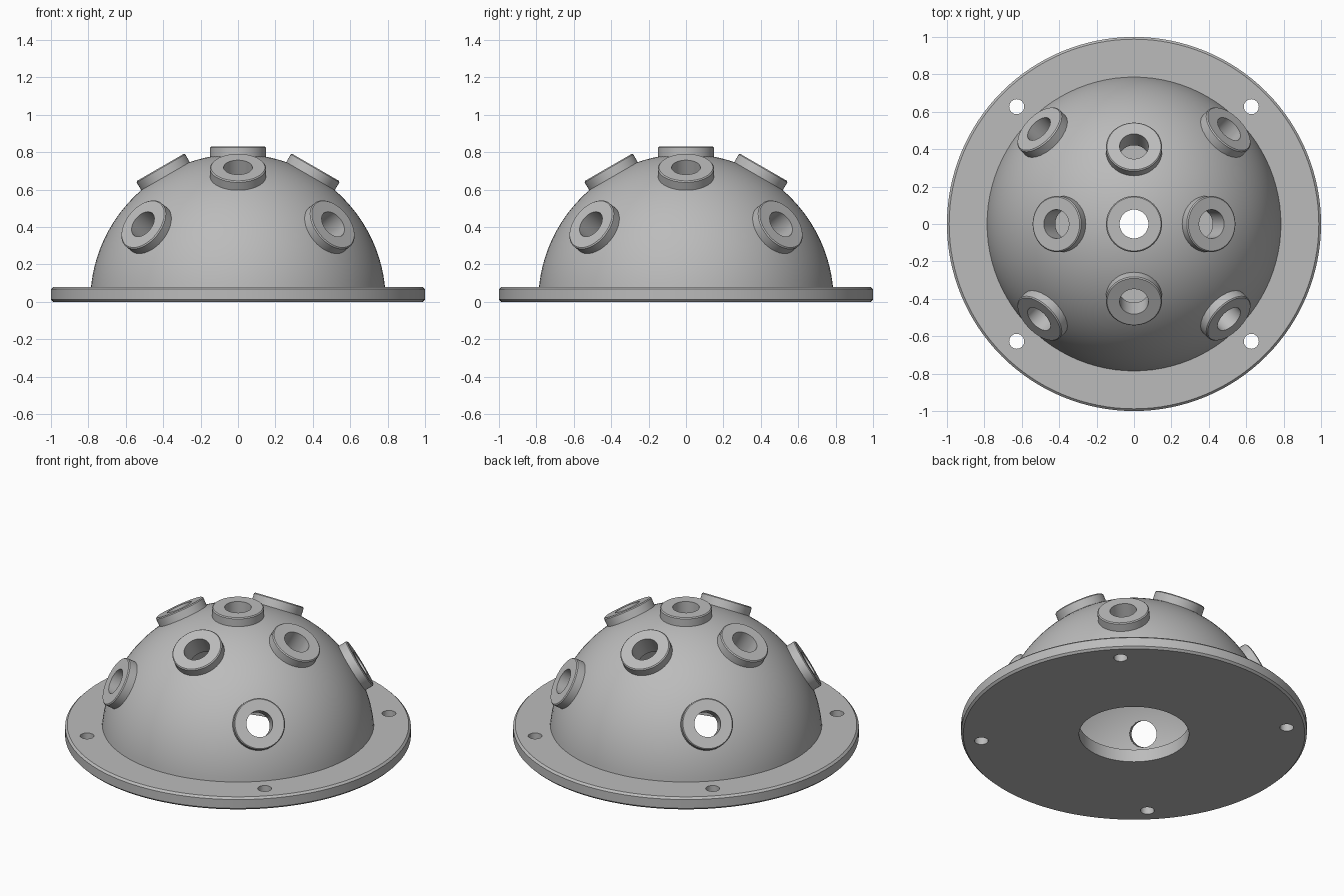
import bpy, bmesh
from math import sin, cos, pi, radians, asin
from mathutils import Matrix, Vector

cube = bpy.data.objects.get("Cube")
if cube:
    bpy.data.objects.remove(cube, do_unlink=True)

grey = bpy.data.materials.new("machined_grey")
grey.use_nodes = True
colour = (0.5, 0.5, 0.5, 1)
grey.diffuse_color = colour
grey.node_tree.nodes["Principled BSDF"].inputs["Base Color"].default_value = colour

R_OUT, R_IN, THICK = 0.79, 0.71, 0.08
BORE, BOSS, BOSS_TOP = 0.077, 0.15, 0.83


def lathe(name, profile, segments):
    """Revolve a closed (radius, z) profile about the z axis."""
    bm = bmesh.new()
    verts = [bm.verts.new((r, 0, z)) for r, z in profile]
    edges = [bm.edges.new((a, b)) for a, b in zip(verts, verts[1:] + verts[:1])]
    bmesh.ops.spin(bm, geom=verts + edges, axis=(0, 0, 1), cent=(0, 0, 0),
                   angle=2 * pi, steps=segments)
    bmesh.ops.remove_doubles(bm, verts=bm.verts, dist=1e-4)
    bmesh.ops.dissolve_degenerate(bm, edges=bm.edges, dist=1e-5)
    bmesh.ops.recalc_face_normals(bm, faces=bm.faces)
    mesh = bpy.data.meshes.new(name)
    bm.to_mesh(mesh)
    bm.free()
    mesh.materials.append(grey)
    obj = bpy.data.objects.new(name, mesh)
    bpy.context.collection.objects.link(obj)
    return obj


def select(obj):
    bpy.ops.object.select_all(action='DESELECT')
    obj.select_set(True)
    bpy.context.view_layer.objects.active = obj


def drill(obj, radius, depth, matrices):
    """Cut one round hole through obj for each placement."""
    for matrix in matrices:
        bm = bmesh.new()
        bmesh.ops.create_cone(bm, cap_ends=True, segments=32, radius1=radius,
                              radius2=radius, depth=depth, matrix=matrix)
        mesh = bpy.data.meshes.new("hole_cutter")
        bm.to_mesh(mesh)
        bm.free()
        mesh.materials.append(grey)
        cutter = bpy.data.objects.new("hole_cutter", mesh)
        cutter.hide_render = True
        bpy.context.collection.objects.link(cutter)
        mod = obj.modifiers.new("hole", 'BOOLEAN')
        mod.operation, mod.solver, mod.object = 'DIFFERENCE', 'EXACT', cutter
        select(obj)
        bpy.ops.object.modifier_apply(modifier=mod.name)
        bpy.data.objects.remove(cutter, do_unlink=True)


def smooth(obj):
    select(obj)
    bpy.ops.object.shade_smooth_by_angle(angle=radians(30))


# Boss directions: one on top, four at 60 degrees, four diagonal at 30 degrees
directions = [Vector((0, 0, 1))]
for elevation, start in ((60, 0), (30, 45)):
    for k in range(4):
        e, a = radians(elevation), radians(start + 90 * k)
        directions.append(Vector((cos(e) * cos(a), cos(e) * sin(a), sin(e))))
turns = [d.to_track_quat('Z', 'Y').to_matrix().to_4x4() for d in directions]

# Base flange with a central opening and four bolt holes
c = 0.012
flange = lathe("base_flange", [(0.318, 0), (1 - c, 0), (1, c), (1, THICK - c),
                               (1 - c, THICK), (0.318, THICK)], 128)
bolts = [Matrix.Translation((x, y, THICK / 2)) for x in (-0.627, 0.627)
         for y in (-0.627, 0.627)]
drill(flange, 0.04, 0.3, bolts)
smooth(flange)


# Hollow dome, drilled under every boss
def arc(radius, steps=32):
    low = asin((THICK - 0.01) / radius)
    angles = [low + (pi / 2 - low) * i / steps for i in range(steps + 1)]
    return [(radius * cos(t), radius * sin(t)) for t in angles]


dome = lathe("dome_shell", arc(R_OUT) + arc(R_IN)[::-1], 96)
drill(dome, BORE + 0.002, 0.3,
      [m @ Matrix.Translation((0, 0, R_OUT)) for m in turns])
smooth(dome)

# Ring bosses standing on the dome
b = 0.006
for i, turn in enumerate(turns):
    boss = lathe(f"ring_boss_{i + 1}",
                 [(BORE, R_IN + 0.003), (BOSS, R_IN + 0.02), (BOSS, BOSS_TOP - b),
                  (BOSS - b, BOSS_TOP), (BORE, BOSS_TOP)], 48)
    boss.matrix_world = turn
    smooth(boss)
